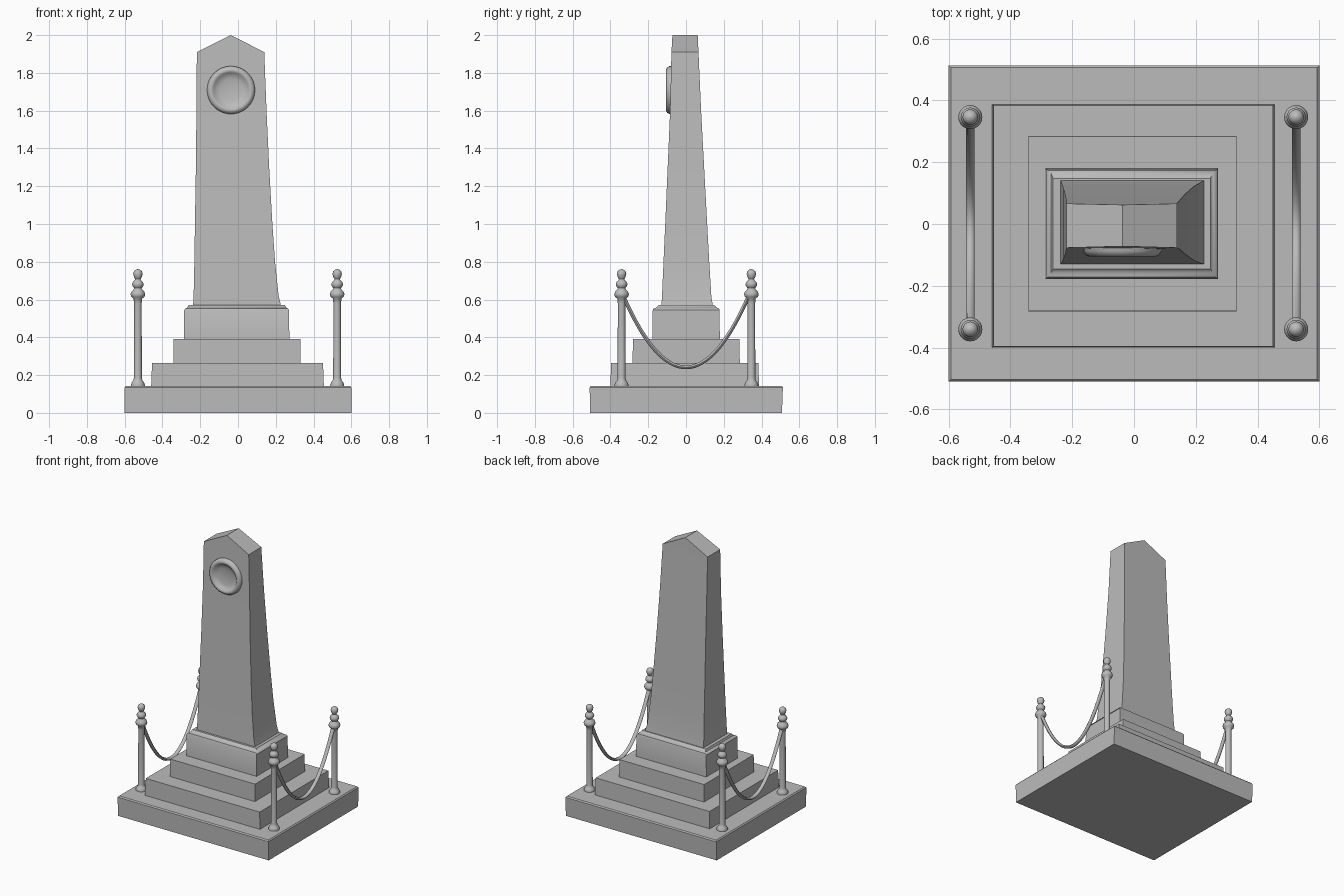
import bpy, bmesh, math

if "Cube" in bpy.data.objects:
    bpy.data.objects.remove(bpy.data.objects["Cube"])

stone = bpy.data.materials.new("grey_stone")
stone.diffuse_color = (0.5, 0.5, 0.5, 1)
stone.use_nodes = True
stone.node_tree.nodes["Principled BSDF"].inputs["Base Color"].default_value = stone.diffuse_color


def finish(bm, name, angle=35):
    """Turn a bmesh into a shaded object with the stone material."""
    bmesh.ops.recalc_face_normals(bm, faces=bm.faces)
    me = bpy.data.meshes.new(name)
    bm.to_mesh(me)
    bm.free()
    me.materials.append(stone)
    ob = bpy.data.objects.new(name, me)
    bpy.context.collection.objects.link(ob)
    bpy.ops.object.select_all(action='DESELECT')
    ob.select_set(True)
    bpy.context.view_layer.objects.active = ob
    bpy.ops.object.shade_smooth_by_angle(angle=math.radians(angle))
    return ob


def skin(bm, rings, caps=True):
    """Bridge successive closed rings of points."""
    vs = [[bm.verts.new(p) for p in r] for r in rings]
    n = len(vs[0])
    for a, b in zip(vs, vs[1:]):
        for i in range(n):
            j = (i + 1) % n
            bm.faces.new((a[i], a[j], b[j], b[i]))
    if caps:
        bm.faces.new(vs[0][::-1])
        bm.faces.new(vs[-1])


def loft(name, levels):
    """Rectangular block through levels of (z, x0, x1, y0, y1)."""
    bm = bmesh.new()
    skin(bm, [[(a, c, z), (b, c, z), (b, d, z), (a, d, z)]
              for z, a, b, c, d in levels])
    return finish(bm, name)


def lathe(name, profile, place, n=20):
    """Revolve (radius, height) points; place maps local to world."""
    bm = bmesh.new()
    skin(bm, [[place(r * math.cos(math.tau * i / n),
                     r * math.sin(math.tau * i / n), h)
               for i in range(n)] for r, h in profile])
    return finish(bm, name, 50)


# Plinth and steps
loft("base_slab", [(0, -.6, .6, -.508, .508), (.135, -.6, .6, -.51, .513),
                   (.143, -.593, .593, -.503, .506)])
loft("lower_step", [(.13, -.46, .455, -.40, .387), (.265, -.455, .45, -.397, .383)])
loft("middle_step", [(.255, -.342, .332, -.283, .285), (.39, -.342, .332, -.281, .283)])
loft("pedestal", [(.38, -.287, .272, -.178, .179), (.545, -.285, .27, -.176, .178),
                  (.553, -.278, .264, -.171, .174), (.557, -.268, .256, -.158, .164),
                  (.572, -.262, .247, -.145, .148)])

# Tapered shaft with a gabled top
bm = bmesh.new()
levels = [(.565, -.238, .228, -.13, .142), (.62, -.235, .215, -.127, .134),
          (.8, -.231, .196, -.119, .123), (1.0, -.228, .182, -.11, .112),
          (1.3, -.223, .165, -.097, .096), (1.6, -.22, .151, -.084, .08),
          (1.91, -.218, .139, -.077, .066)]
rings = [[(a, c, z), ((a + b) / 2, c, z), (b, c, z),
          (b, d, z), ((a + b) / 2, d, z), (a, d, z)] for z, a, b, c, d in levels]
a, b, c, d = levels[-1][1:]
rings[-1][1] = (-.038, c + .005, 2.0)
rings[-1][4] = (-.038, d - .004, 2.0)
skin(bm, rings, caps=False)
bm.verts.ensure_lookup_table()
t = bm.verts[-6:]
bm.faces.new((t[0], t[1], t[4], t[5]))
bm.faces.new((t[1], t[2], t[3], t[4]))
bm.faces.new(bm.verts[:6][::-1])
finish(bm, "shaft", 25)

# Dished round medallion on the front
lathe("medallion",
      [(.128, -.03), (.127, .008), (.119, .021), (.106, .026), (.095, .022),
       (.087, .012), (.06, .005), (.03, .002), (.005, .001)],
      lambda u, v, h: (-.037 + u, -.08 - h, 1.709 + v), 32)

# Rope posts with finials
POST = [(.036, .135), (.037, .15), (.031, .163), (.024, .172), (.021, .185),
        (.02, .58), (.023, .605), (.035, .615), (.039, .628), (.034, .642),
        (.024, .652), (.02, .66), (.029, .672), (.031, .682), (.026, .694),
        (.017, .702), (.014, .708), (.021, .72), (.025, .736), (.021, .75),
        (.011, .758), (.002, .761)]
for side, px in (("left", -.53), ("right", .525)):
    for end, py in (("front", -.341), ("back", .346)):
        lathe(f"{side}_{end}_post", POST,
              lambda u, v, h, px=px, py=py: (px + u, py + v, h))

    # Sagging rope between each pair of posts
    bm = bmesh.new()
    rings = []
    for i in range(33):
        s = -1 + i / 16
        y, z = .335 * s, .235 + .385 * s * s
        slope = math.atan2(.77 * s, .335)
        ring = []
        for k in range(8):
            t = math.tau * k / 8
            n = .010 * math.sin(t)
            ring.append((px + .014 * math.cos(t),
                         y - n * math.sin(slope), z + n * math.cos(slope) + .006))
        rings.append(ring)
    skin(bm, rings)
    finish(bm, f"{side}_rope", 60)
